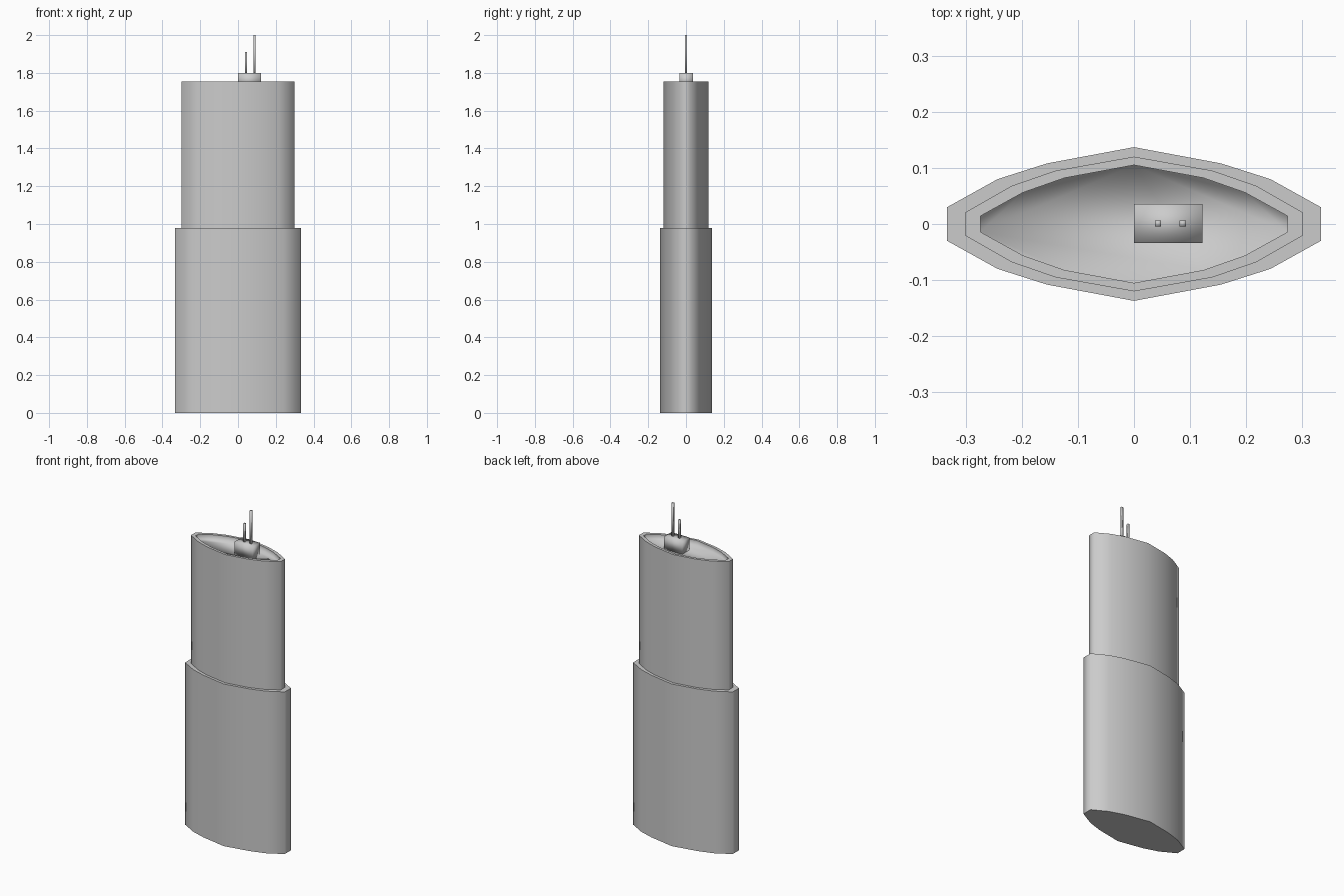
import bpy, bmesh

if "Cube" in bpy.data.objects:
    bpy.data.objects.remove(bpy.data.objects["Cube"])


def outline(quarter):
    """Mirror one quarter outline (from +x end to +y apex) into a closed loop."""
    left = [(-x, y) for x, y in reversed(quarter[:-1])]
    half = quarter + left
    return half + [(-x, -y) for x, y in half]


def make_object(name, bm):
    bmesh.ops.recalc_face_normals(bm, faces=bm.faces[:])
    for f in bm.faces:
        f.smooth = True
    mesh = bpy.data.meshes.new(name)
    bm.to_mesh(mesh)
    bm.free()
    obj = bpy.data.objects.new(name, mesh)
    bpy.context.collection.objects.link(obj)
    return obj


def loft(name, rings):
    """Stack rings of (quarter outline, z, sharp) and cap both ends."""
    bm = bmesh.new()
    loops = [[bm.verts.new((x, y, z)) for x, y in outline(q)] for q, z, _ in rings]
    n = len(loops[0])
    for a, b in zip(loops, loops[1:]):
        for i in range(n):
            j = (i + 1) % n
            bm.faces.new((a[i], a[j], b[j], b[i]))
    bm.faces.new(loops[0])
    bm.faces.new(loops[-1])
    for loop, (_, _, sharp) in zip(loops, rings):
        for i in range(n):
            bm.edges.get((loop[i], loop[(i + 1) % n])).smooth = not sharp
    return make_object(name, bm)


def box(name, x0, x1, y0, y1, z0, z1):
    bm = bmesh.new()
    bmesh.ops.create_cube(bm, size=1)
    for v in bm.verts:
        v.co = (x1 if v.co.x > 0 else x0,
                y1 if v.co.y > 0 else y0,
                z1 if v.co.z > 0 else z0)
    return make_object(name, bm)


LOWER = [(0.333, 0.03), (0.243, 0.08), (0.155, 0.108), (0, 0.137)]
UPPER = [(0.30, 0.021), (0.218, 0.068), (0.14, 0.095), (0, 0.12)]
INNER = [(0.274, 0.014), (0.198, 0.056), (0.124, 0.082), (0, 0.105)]

# Tower: wide lower tier, ledge, upper tier, parapet and recessed roof
loft("tower_body", [
    (LOWER, 0.0, True),
    (LOWER, 0.98, True),
    (UPPER, 0.98, True),
    (UPPER, 1.755, True),
    (INNER, 1.755, True),
    (INNER, 1.725, False),
])

# Rooftop plant room and two masts
box("roof_plant_room", 0, 0.122, -0.034, 0.036, 1.725, 1.80)
for name, x, top in (("short_mast", 0.043, 1.91), ("tall_mast", 0.087, 2.0)):
    box(name, x - 0.0055, x + 0.0055, -0.0045, 0.0065, 1.79, top)
